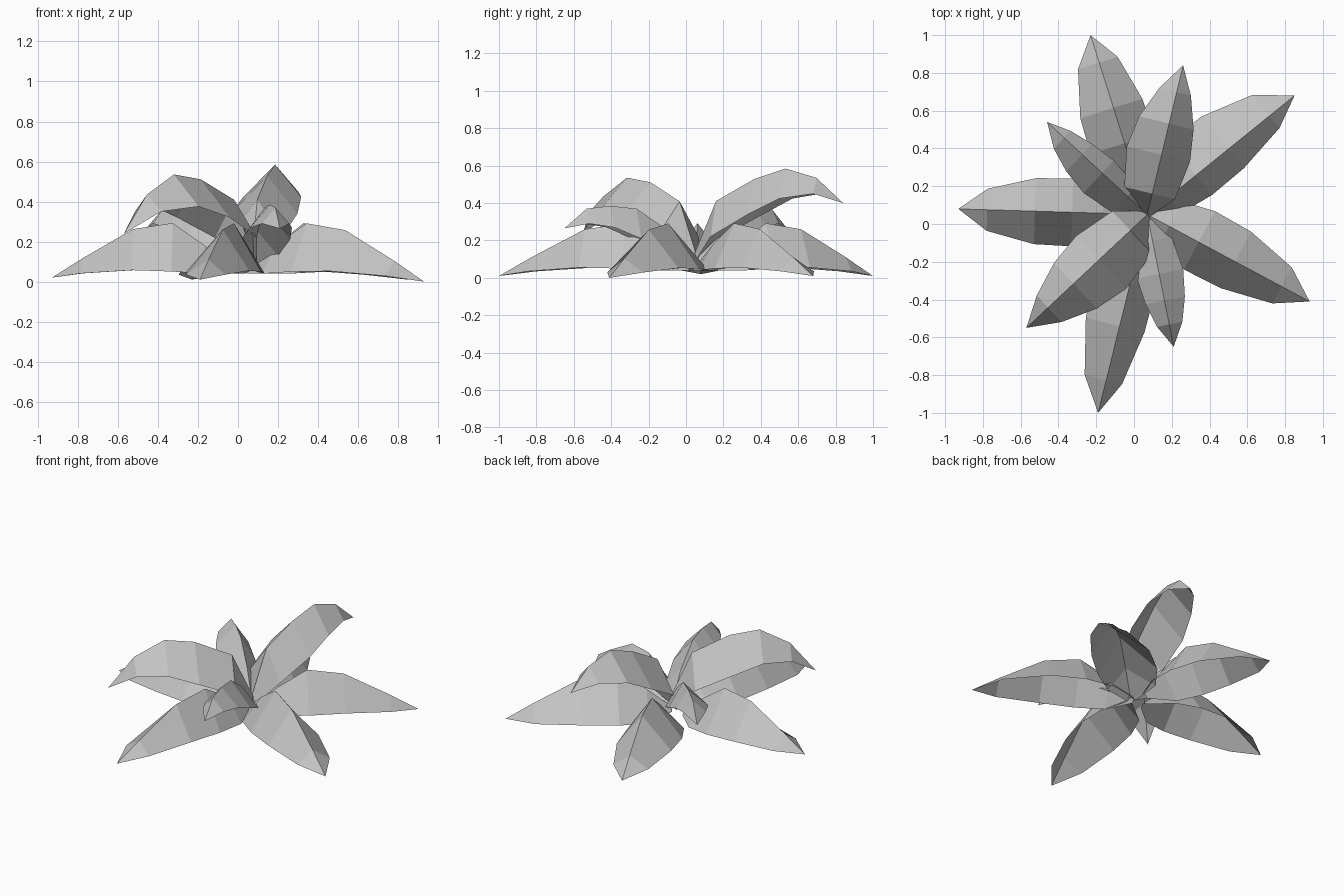
import bpy
import bmesh
from mathutils import Vector

old = bpy.data.objects.get("Cube")
if old:
    bpy.data.objects.remove(old, do_unlink=True)

# One plain grey for the whole plant
grey = bpy.data.materials.new("leaf grey")
grey.use_nodes = True
colour = (0.55, 0.55, 0.55, 1)
grey.diffuse_color = colour
grey.node_tree.nodes["Principled BSDF"].inputs["Base Color"].default_value = colour

CENTRE = Vector((0.07, 0.05))

# Leaf profiles: (fraction along leaf, width factor, ridge height, edge height)
LOW = [(0, 0.15, 0.06, 0.04), (0.15, 0.8, 0.18, 0.04), (0.33, 1, 0.292, 0.05),
       (0.55, 0.97, 0.26, 0.055), (0.83, 0.62, 0.11, 0.035), (1, 0, 0.01, 0.01)]
TALL = [(0, 0.15, 0.14, 0.08), (0.14, 0.8, 0.41, 0.22), (0.4, 1, 0.52, 0.33),
        (0.61, 0.86, 0.56, 0.40), (0.82, 0.5, 0.485, 0.40), (1, 0, 0.32, 0.32)]
SMALL = [(0, 0.15, 0.08, 0.05), (0.2, 0.8, 0.25, 0.13), (0.45, 1, 0.37, 0.21),
         (0.65, 0.85, 0.385, 0.27), (0.83, 0.55, 0.37, 0.29), (1, 0, 0.265, 0.265)]


def leaf(name, profile, tip, left, right, start=0.0, lift=0.0):
    """Folded leaf: a ridge with one sloping strip on either side."""
    span = Vector(tip) - CENTRE
    along = span.normalized()
    side = Vector((-along.y, along.x))
    root = CENTRE + along * start
    span -= along * start
    bm = bmesh.new()
    rows = []
    for t, width, ridge, edge in profile:
        mid = root + span * t
        rise = lift * t ** 2.4
        top = bm.verts.new((*mid, ridge + rise))
        if width == 0:
            rows.append((top, top, top))
            continue
        a = bm.verts.new((*(mid + side * left * width), edge + rise))
        b = bm.verts.new((*(mid - side * right * width), edge + rise))
        rows.append((a, top, b))
    for near, far in zip(rows, rows[1:]):
        for i in range(2):
            corners = [near[i], near[i + 1], far[i + 1], far[i]]
            bm.faces.new(list(dict.fromkeys(corners)))
    mesh = bpy.data.meshes.new(name)
    bm.to_mesh(mesh)
    bm.free()
    mesh.materials.append(grey)
    obj = bpy.data.objects.new(name, mesh)
    bpy.context.collection.objects.link(obj)


# Low spreading leaves
leaf("low_leaf_back_left", LOW, (0.85, 0.68), 0.23, 0.135)
leaf("low_leaf_left", LOW, (0.93, -0.41), 0.185, 0.165, start=-0.02, lift=-0.01)
leaf("low_leaf_front", LOW, (-0.19, -1.0), 0.14, 0.19, start=0.03)
leaf("low_leaf_right", LOW, (-0.93, 0.08), 0.18, 0.18, start=0.1, lift=0.01)
leaf("low_leaf_back", LOW, (-0.23, 1.0), 0.19, 0.165, start=0.1)

# Tall arching leaves
leaf("tall_leaf_front_right", TALL, (-0.57, -0.55), 0.21, 0.175, lift=-0.08)
leaf("tall_leaf_back", TALL, (0.26, 0.84), 0.19, 0.155, lift=0.08)

# Small inner leaves
leaf("small_leaf_front", SMALL, (0.21, -0.65), 0.13, 0.12)
leaf("small_leaf_back_right", SMALL, (-0.46, 0.54), 0.145, 0.09)
